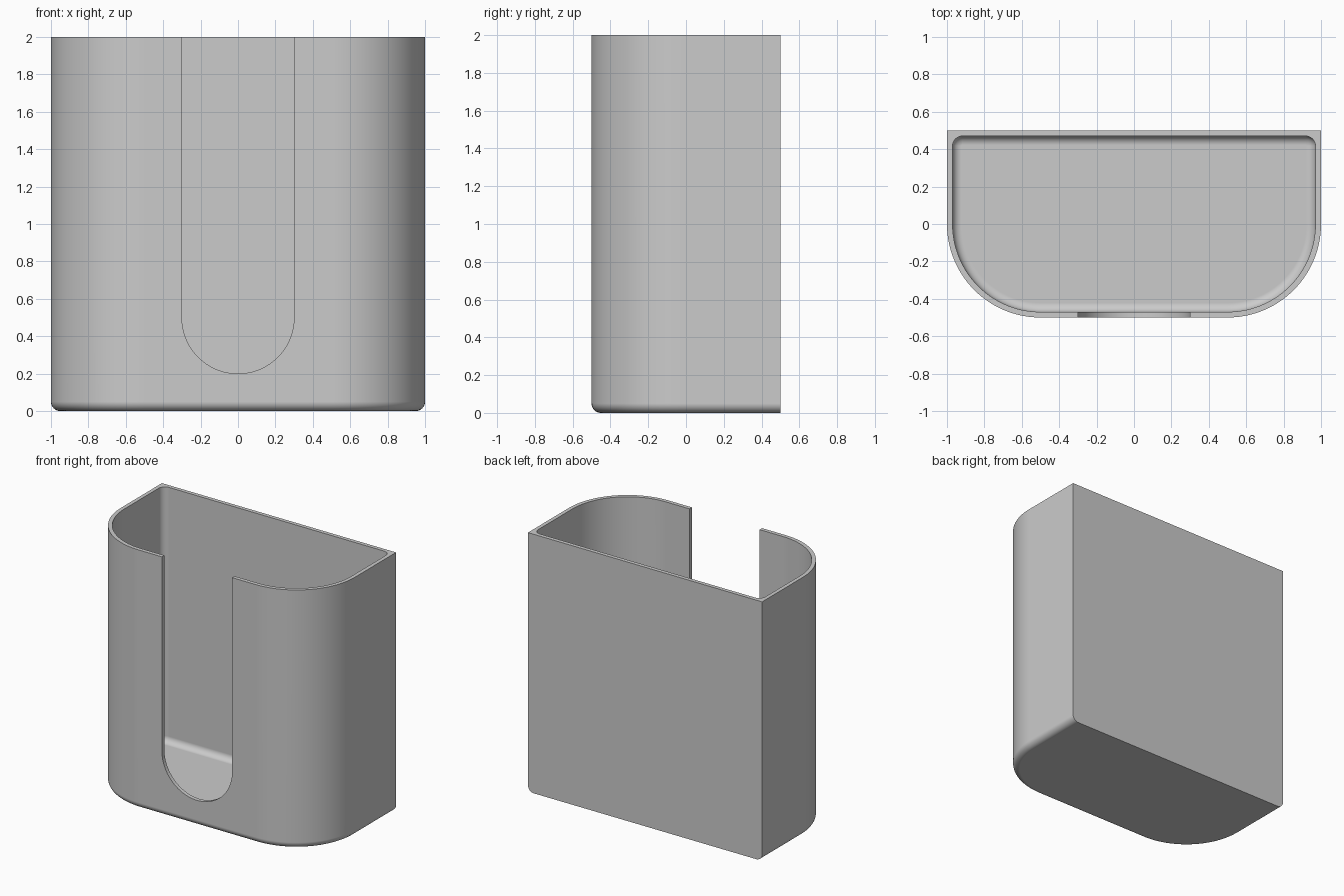
import bpy
import bmesh
from math import sin, cos, pi, radians

WALL, FILLET, HEIGHT = 0.03, 0.05, 2.0

default_cube = bpy.data.objects.get("Cube")
if default_cube:
    bpy.data.objects.remove(default_cube, do_unlink=True)

grey = bpy.data.materials.new("plain grey")
grey.use_nodes = True
colour = (0.6, 0.6, 0.6, 1)
grey.diffuse_color = colour
grey.node_tree.nodes["Principled BSDF"].inputs["Base Color"].default_value = colour


def arc(cx, cy, r, start, end, steps):
    """Points along an arc, angles in degrees."""
    angles = [radians(start + (end - start) * i / steps) for i in range(steps + 1)]
    return [(cx + r * cos(a), cy + r * sin(a)) for a in angles]


def outline(half, front, back, front_r, back_r):
    """Counter-clockwise tray outline with rounded front corners."""
    right = arc(half - front_r, front + front_r, front_r, -90, 0, 32)
    if back_r:
        right += arc(half - back_r, back - back_r, back_r, 0, 90, 8)
    else:
        right.append((half, back))
    return right + [(-x, y) for x, y in reversed(right)]


def loft(name, rings):
    """Closed solid through rings of 3D points."""
    bm = bmesh.new()
    loops = [[bm.verts.new(p) for p in ring] for ring in rings]
    for low, high in zip(loops, loops[1:]):
        for i in range(len(low)):
            j = (i + 1) % len(low)
            bm.faces.new((low[i], low[j], high[j], high[i]))
    bm.faces.new(list(reversed(loops[0])))
    bm.faces.new(loops[-1])
    bmesh.ops.recalc_face_normals(bm, faces=bm.faces[:])
    mesh = bpy.data.meshes.new(name)
    bm.to_mesh(mesh)
    bm.free()
    mesh.materials.append(grey)
    obj = bpy.data.objects.new(name, mesh)
    bpy.context.collection.objects.link(obj)
    return obj


def body(name, gap, fillet, top, flat_back):
    """Tray solid, set in by gap, with a rounded bottom edge."""
    rings = []
    levels = [radians(90 * i / 8) for i in range(9)]
    steps = [(gap + fillet * (1 - cos(a)), gap + fillet * (1 - sin(a)))
             for a in levels]
    for z, inset in [(z, d) for z, d in steps] + [(top, gap)]:
        # rings run upward from the floor to the rim
        back = 0.5 if flat_back else 0.5 - inset
        back_r = 0 if flat_back else 0.052 + gap - inset
        ring = outline(1 - inset, -0.5 + inset, back, 0.5 - inset, back_r)
        rings.append([(x, y, z) for x, y in ring])
    return loft(name, rings)


# Outer shell, flat and square at the back
holder = body("wall_holder", 0, FILLET, HEIGHT, True)

# Hollow interior
cavity = body("cavity_cutter", WALL, FILLET - 0.002, HEIGHT + 0.2, False)

# Round-ended slot down the front wall
slot_shape = arc(0, 0.5, 0.3, 180, 360, 48) + [(0.3, 2.2), (-0.3, 2.2)]
slot = loft("slot_cutter", [[(x, y, z) for x, z in slot_shape] for y in (-0.6, -0.3)])

bpy.ops.object.select_all(action="DESELECT")
bpy.context.view_layer.objects.active = holder
holder.select_set(True)
for cutter in (cavity, slot):
    cutter.hide_render = True
    cut = holder.modifiers.new(cutter.name, "BOOLEAN")
    cut.operation, cut.solver, cut.object = "DIFFERENCE", "EXACT", cutter
    bpy.ops.object.modifier_apply(modifier=cut.name)
    bpy.data.objects.remove(cutter, do_unlink=True)

# Smooth curves with crisp rims
bpy.ops.object.shade_smooth_by_angle(angle=radians(30))
weighted = holder.modifiers.new("flat face normals", "WEIGHTED_NORMAL")
weighted.keep_sharp = True
